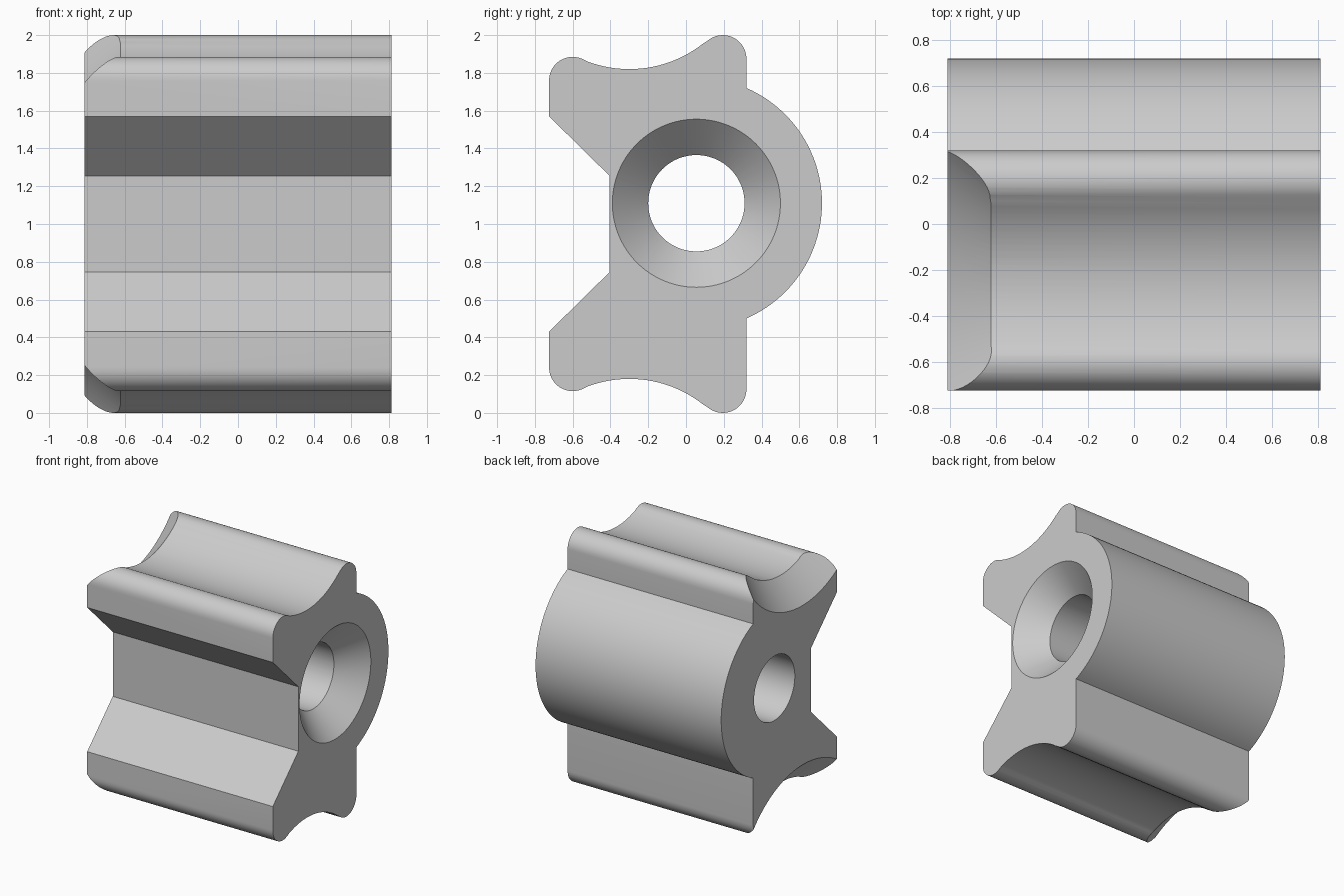
import bpy, bmesh
from math import sin, cos, pi, atan2, sqrt
from mathutils import Matrix

HALF = 0.812                     # half length along x
BORE = (0.055, 1.11)             # y, z of the bore axis
HUMP_BACK, HUMP_FRONT = (0.195, 1.875), (-0.6, 1.76)
GROOVE, GROOVE_R, HUMP_R = (-0.30, 2.45), 0.63, 0.125

old = bpy.data.objects.get("Cube")
if old:
    bpy.data.objects.remove(old, do_unlink=True)

grey = bpy.data.materials.new("plain grey")
grey.use_nodes = True
colour = (0.6, 0.6, 0.6, 1)
grey.diffuse_color = colour
grey.node_tree.nodes["Principled BSDF"].inputs["Base Color"].default_value = colour


def arc(centre, r, a0, a1, n):
    steps = [a0 + (a1 - a0) * i / n for i in range(n + 1)]
    return [(centre[0] + r * cos(a), centre[1] + r * sin(a)) for a in steps]


def angle(a, b):
    return atan2(b[1] - a[1], b[0] - a[0])


def make_object(name, bm):
    bmesh.ops.recalc_face_normals(bm, faces=bm.faces)
    mesh = bpy.data.meshes.new(name)
    bm.to_mesh(mesh)
    bm.free()
    mesh.materials.append(grey)
    obj = bpy.data.objects.new(name, mesh)
    bpy.context.collection.objects.link(obj)
    return obj


def cut_cone(target, centre, x0, r0, x1, r1):
    """Subtract a cone lying along x, then discard the cutter."""
    bm = bmesh.new()
    place = Matrix.Translation(((x0 + x1) / 2, *centre)) @ Matrix.Rotation(pi / 2, 4, "Y")
    bmesh.ops.create_cone(bm, cap_ends=True, segments=128, radius1=r0,
                          radius2=r1, depth=x1 - x0, matrix=place)
    cutter = make_object("cutter", bm)
    cutter.hide_render = True
    mod = target.modifiers.new("cut", "BOOLEAN")
    mod.operation, mod.solver, mod.object = "DIFFERENCE", "EXACT", cutter
    bpy.ops.object.modifier_apply(modifier=mod.name)
    bpy.data.objects.remove(cutter, do_unlink=True)


# Upper edge: two rounded ridges with a tangent groove between, then the front notch
to_back, to_front = angle(GROOVE, HUMP_BACK), angle(GROOVE, HUMP_FRONT)
upper = arc(HUMP_BACK, HUMP_R, 0, to_back + pi, 16)
upper += arc(GROOVE, GROOVE_R, to_back, to_front, 24)[1:-1]
upper += arc(HUMP_FRONT, HUMP_R, to_front + pi, pi, 12)
upper += [(-0.725, 1.57), (-0.405, 1.255)]
lower = [(y, 2 - z) for y, z in reversed(upper)]

# Rounded back, ending where it meets the flat of the ridges
back_r = 0.665
reach = atan2(sqrt(back_r ** 2 - (0.32 - BORE[0]) ** 2), 0.32 - BORE[0])
profile = arc(BORE, back_r, -reach, reach, 48) + upper + lower

# Extrude the profile along x
bm = bmesh.new()
end = bm.faces.new([bm.verts.new((-HALF, y, z)) for y, z in profile])
side = bmesh.ops.extrude_face_region(bm, geom=[end], use_keep_orig=True)
moved = [v for v in side["geom"] if isinstance(v, bmesh.types.BMVert)]
bmesh.ops.translate(bm, verts=moved, vec=(2 * HALF, 0, 0))
block = make_object("grooved_block", bm)
bpy.context.view_layer.objects.active = block
block.select_set(True)

# Bore, countersink and the flared groove ends
cut_cone(block, BORE, -1, 0.255, 1, 0.255)
cut_cone(block, BORE, HALF - 0.3, 0.145, HALF + 0.1, 0.545)
for z in (GROOVE[1], 2 - GROOVE[1]):
    cut_cone(block, (GROOVE[0], z), -HALF - 0.1, 0.92, -HALF + 0.3, 0.52)

bpy.ops.object.shade_smooth_by_angle(angle=pi / 7)
